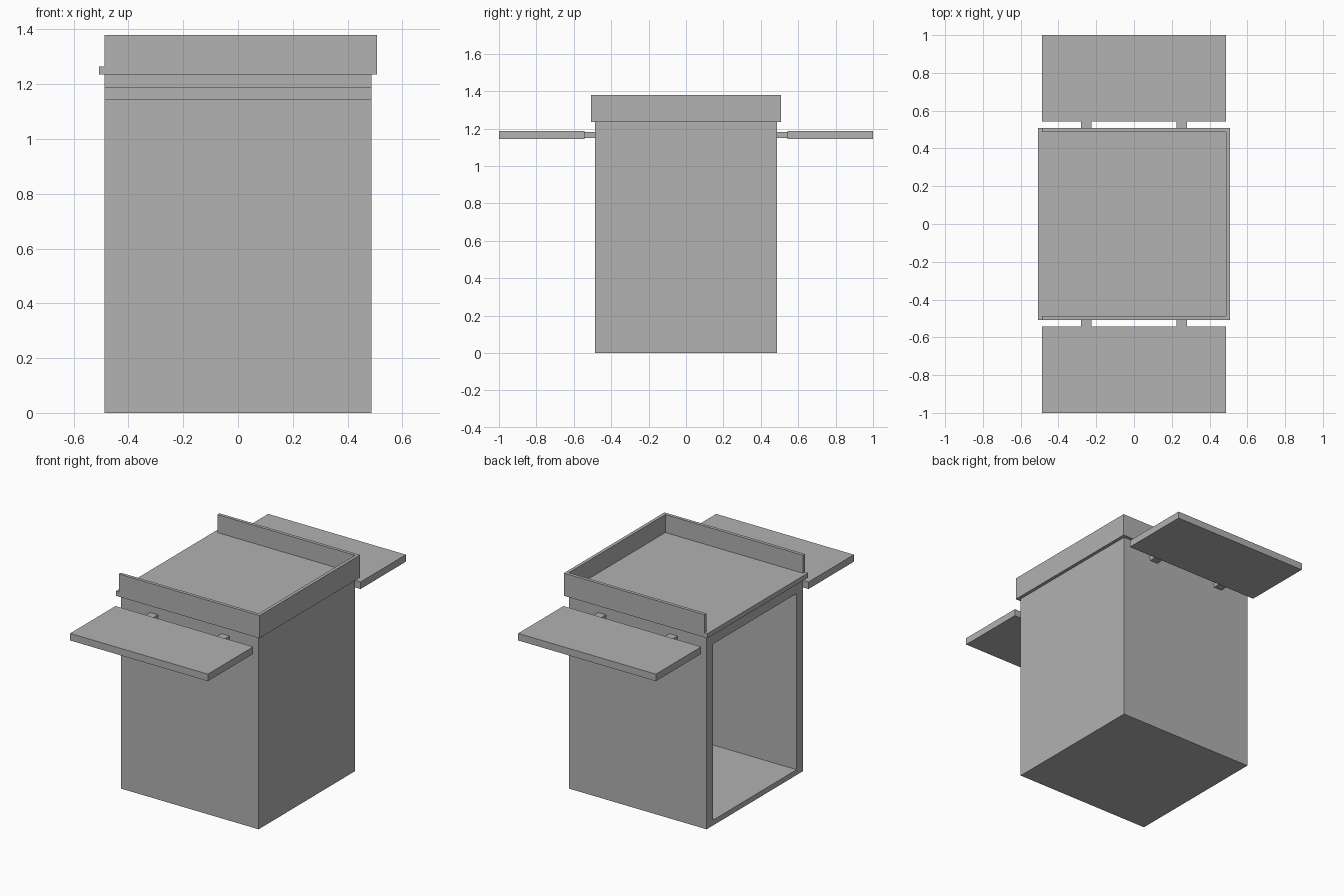
import bpy
import bmesh
from mathutils import Vector

default = bpy.data.objects.get("Cube")
if default:
    bpy.data.objects.remove(default, do_unlink=True)

# Single flat material
grey = bpy.data.materials.new("plain_grey")
grey.use_nodes = True
colour = (0.445, 0.445, 0.445, 1)
grey.diffuse_color = colour
grey.node_tree.nodes["Principled BSDF"].inputs["Base Color"].default_value = colour


def box(name, low, high):
    """Axis-aligned box between two corners."""
    low, high = Vector(low), Vector(high)
    bm = bmesh.new()
    bmesh.ops.create_cube(bm, size=1)
    for v in bm.verts:
        v.co = (low + high) / 2 + v.co * (high - low)
    mesh = bpy.data.meshes.new(name)
    bm.to_mesh(mesh)
    bm.free()
    mesh.materials.append(grey)
    obj = bpy.data.objects.new(name, mesh)
    bpy.context.collection.objects.link(obj)
    return obj


def cut(obj, low, high):
    """Carve a box-shaped space out of an object."""
    cutter = box("cutter", low, high)
    cutter.hide_render = True
    mod = obj.modifiers.new("cut", "BOOLEAN")
    mod.operation = "DIFFERENCE"
    mod.solver = "EXACT"
    mod.object = cutter
    bpy.context.view_layer.update()
    graph = bpy.context.evaluated_depsgraph_get()
    mesh = bpy.data.meshes.new_from_object(obj.evaluated_get(graph))
    obj.modifiers.clear()
    obj.data = mesh
    bpy.data.objects.remove(cutter, do_unlink=True)


HALF = 0.487      # half width of the cabinet
RIM = 0.508       # half width of the tray
WALL = 0.065      # cabinet wall thickness
BASE = 1.235      # underside of the tray
FLOOR = 1.265     # upper face of the tray floor
TOP = 1.38        # top of the tray walls

# Cabinet, open on its right side
cabinet = box("cabinet", (-HALF, -HALF, 0), (HALF, HALF, BASE))
cut(cabinet, (-1, WALL - HALF, 0.034), (HALF - WALL, HALF - WALL, 1.16))

# Top tray with three thin walls, open on the same side
tray = box("top_tray", (-RIM, -RIM, BASE), (RIM, RIM, TOP))
cut(tray, (-1, -HALF, FLOOR), (HALF, HALF, 2))
cut(tray, (-1, -1, FLOOR), (-HALF, 1, 2))

# Side shelves, each carried on two short brackets
for side, s in (("front", -1), ("back", 1)):
    ys = sorted((s * 0.542, s))
    box(side + "_shelf", (-HALF, ys[0], 1.143), (HALF, ys[1], 1.188))
    ys = sorted((s * HALF, s * 0.542))
    for hand, x in (("right", -0.253), ("left", 0.253)):
        box(f"{side}_{hand}_bracket", (x - 0.028, ys[0], 1.15), (x + 0.028, ys[1], 1.181))
